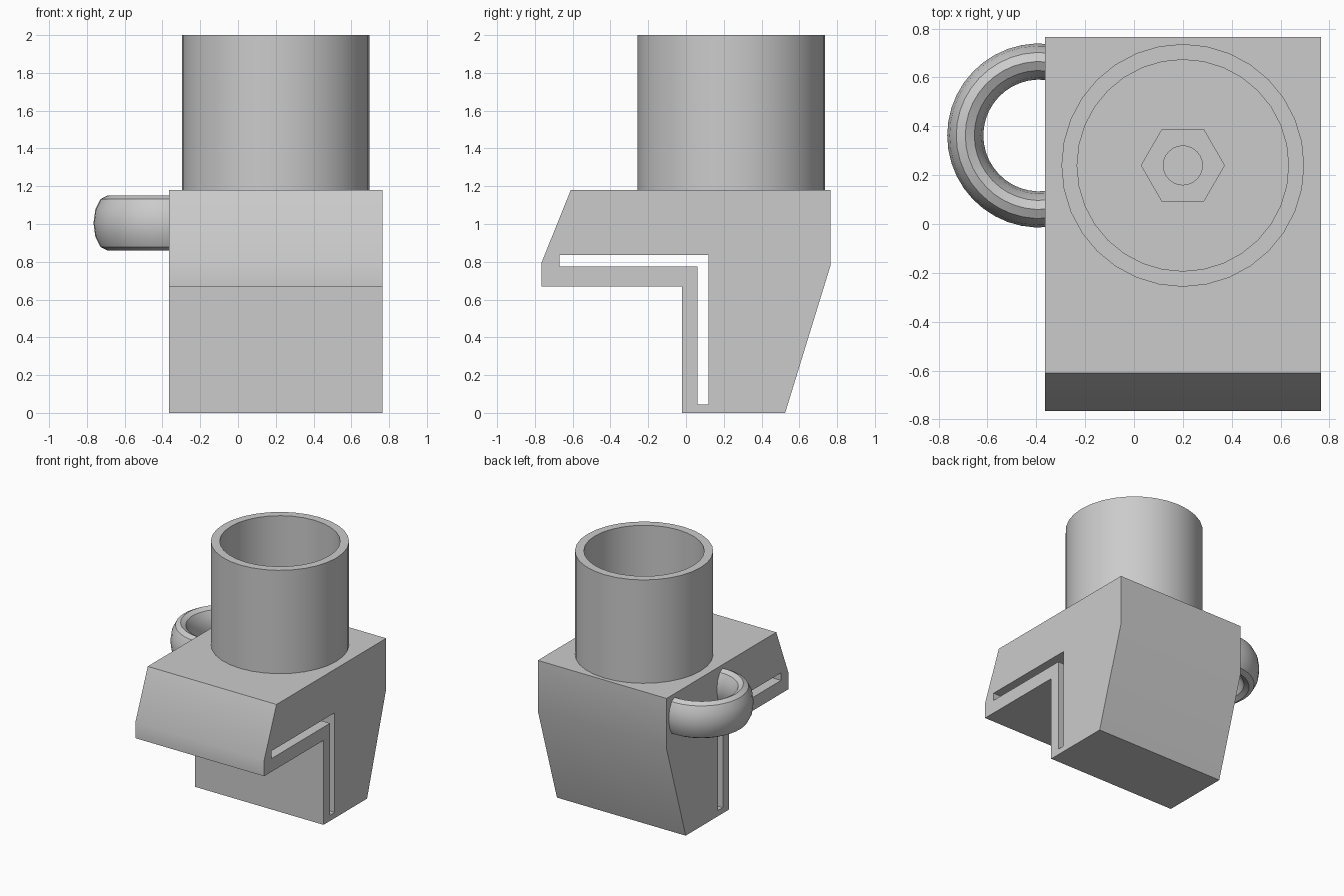
import bpy, bmesh, math
from mathutils import Vector

if "Cube" in bpy.data.objects:
    bpy.data.objects.remove(bpy.data.objects["Cube"])

grey = bpy.data.materials.new("plain grey")
grey.use_nodes = True
grey.diffuse_color = (0.6, 0.6, 0.6, 1)
grey.node_tree.nodes["Principled BSDF"].inputs["Base Color"].default_value = grey.diffuse_color


def finish(bm, name):
    bmesh.ops.recalc_face_normals(bm, faces=bm.faces)
    mesh = bpy.data.meshes.new(name)
    bm.to_mesh(mesh)
    bm.free()
    mesh.materials.append(grey)
    obj = bpy.data.objects.new(name, mesh)
    bpy.context.collection.objects.link(obj)
    return obj


def prism(name, points, direction):
    """Extrude a closed outline along a direction."""
    bm = bmesh.new()
    face = bm.faces.new([bm.verts.new(p) for p in points])
    moved = bmesh.ops.extrude_face_region(bm, geom=[face])["geom"]
    bmesh.ops.translate(bm, vec=direction,
                        verts=[v for v in moved if isinstance(v, bmesh.types.BMVert)])
    return finish(bm, name)


def lathe(name, points, centre, start=0, sweep=math.tau, steps=32):
    """Spin a closed radius/height section around a vertical axis."""
    bm = bmesh.new()
    c = Vector(centre)
    verts = [bm.verts.new(c + Vector((r * math.cos(start), r * math.sin(start), z)))
             for r, z in points]
    edges = [bm.edges.new((verts[i - 1], verts[i])) for i in range(len(verts))]
    bmesh.ops.spin(bm, geom=verts + edges, cent=c, axis=(0, 0, 1),
                   angle=sweep, steps=steps)
    bmesh.ops.remove_doubles(bm, verts=bm.verts, dist=0.0005)
    return finish(bm, name)


def polygon(radius, sides, z):
    return [(AXIS[0] + radius * math.cos(math.tau * i / sides),
             AXIS[1] + radius * math.sin(math.tau * i / sides), z) for i in range(sides)]


def cut(target, cutter):
    mod = target.modifiers.new(cutter.name, 'BOOLEAN')
    mod.operation = 'DIFFERENCE'
    mod.solver = 'EXACT'
    mod.object = cutter
    bpy.context.view_layer.objects.active = target
    bpy.ops.object.modifier_apply(modifier=mod.name)
    bpy.data.objects.remove(cutter)


AXIS = (0.2, 0.24)
LEFT, RIGHT = -0.365, 0.765
DECK = 1.18

# Bracket body: side profile extruded across the width
outline = [(-0.61, DECK), (0.765, DECK), (0.765, 0.78), (0.525, 0), (-0.02, 0),
           (-0.02, 0.67), (-0.765, 0.67), (-0.765, 0.795)]
body = prism("bracket_body", [(LEFT, y, z) for y, z in outline], (RIGHT - LEFT, 0, 0))

# L-shaped slot through the full width
slot = [(-0.67, 0.835), (0.12, 0.835), (0.12, 0.045), (0.06, 0.045),
        (0.06, 0.775), (-0.67, 0.775)]
cut(body, prism("slot", [(LEFT - 0.1, y, z) for y, z in slot], (RIGHT - LEFT + 0.2, 0, 0)))

# Hexagonal pocket and bolt hole in the cup floor
cut(body, prism("hex_pocket", polygon(0.17, 6, DECK - 0.13), (0, 0, 0.3)))
cut(body, prism("bolt_hole", polygon(0.08, 24, DECK - 0.3), (0, 0, 0.3)))

# Open cup standing on the deck
cup = lathe("cup_tube", [(0.497, DECK), (0.497, 2), (0.433, 2), (0.433, DECK)], (*AXIS, 0))

# Side loop with an oval cross-section, its ends sunk in the body
oval = [(0.303 + 0.074 * math.cos(math.tau * i / 12), 0.146 * math.sin(math.tau * i / 12))
        for i in range(12)]
loop = lathe("side_loop", oval, (-0.388, 0.3625, 1.005),
             math.radians(75), math.radians(210), 24)

# Smooth shading with sharp edges kept
for obj in (body, cup, loop):
    bpy.ops.object.select_all(action='DESELECT')
    obj.select_set(True)
    bpy.context.view_layer.objects.active = obj
    bpy.ops.object.shade_smooth_by_angle(angle=math.radians(30))
